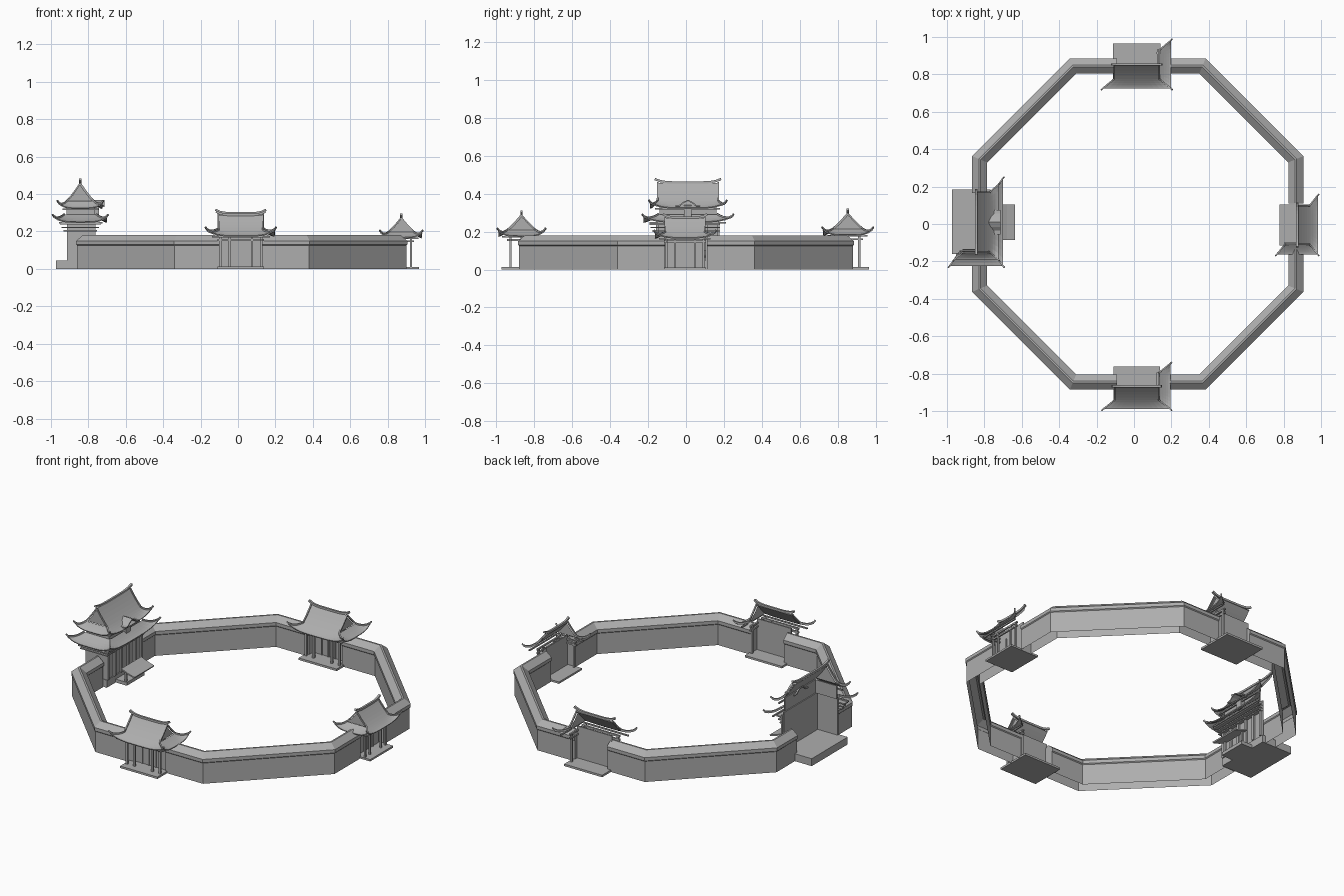
import bpy, bmesh
from mathutils import Vector

cube = bpy.data.objects.get("Cube")
if cube:
    bpy.data.objects.remove(cube, do_unlink=True)

stone = bpy.data.materials.new("plain_grey")
stone.use_nodes = True
GREY = (0.42, 0.42, 0.42, 1)
stone.diffuse_color = GREY
stone.node_tree.nodes["Principled BSDF"].inputs["Base Color"].default_value = GREY


def finish(bm, name, thickness=0, recalc=True):
    if recalc:
        bmesh.ops.recalc_face_normals(bm, faces=bm.faces)
    mesh = bpy.data.meshes.new(name)
    bm.to_mesh(mesh)
    bm.free()
    mesh.materials.append(stone)
    ob = bpy.data.objects.new(name, mesh)
    bpy.context.collection.objects.link(ob)
    if thickness:
        mod = ob.modifiers.new("thickness", 'SOLIDIFY')
        mod.thickness = thickness
        mod.offset = -1
    return ob


def grid(bm, rows):
    """Join rows of points with quads."""
    vs = [[bm.verts.new(p) for p in row] for row in rows]
    for a, b in zip(vs, vs[1:]):
        for i in range(len(a) - 1):
            bm.faces.new((a[i], a[i + 1], b[i + 1], b[i]))
    return vs


def face_up(bm):
    for f in bm.faces:
        f.normal_update()
        if f.normal.z < 0:
            f.normal_flip()


def add_box(bm, P, w, d, z):
    """Box spanning the w, d and z ranges in a gate's own frame."""
    vs = [bm.verts.new(P(a, b, c)) for a in w for b in d for c in z]
    for f in ((0, 1, 3, 2), (4, 6, 7, 5), (0, 4, 5, 1), (2, 3, 7, 6), (0, 2, 6, 4), (1, 5, 7, 3)):
        bm.faces.new([vs[i] for i in f])


def add_bar(bm, pts, r):
    """Square bar swept along points."""
    pts = [Vector(p) for p in pts]
    rows = []
    for i, p in enumerate(pts):
        t = pts[min(i + 1, len(pts) - 1)] - pts[max(i - 1, 0)]
        side = t.cross(Vector((0, 0, 1))).normalized() * r
        up = side.cross(t).normalized() * r
        rows.append([p + side + up, p - side + up, p - side - up, p + side - up, p + side + up])
    vs = grid(bm, rows)
    bm.faces.new(vs[0][:4])
    bm.faces.new(vs[-1][:4])
    bmesh.ops.remove_doubles(bm, verts=bm.verts, dist=1e-6)


def roof(name, P, We, De, ze, Wr, zr, tg=0.6, skirt=False, lift=0.028):
    """Hip-and-gable roof with upturned corners: one slope and one hip end."""
    def width(t):
        return Wr + (We - Wr) * max(0, (t - tg) / (1 - tg))

    def height(t, s):
        return ze + (zr - ze) * (1 - t) ** 1.4 + lift * abs(s) ** 4 * max(0, (t - tg) / (1 - tg)) ** 2

    spans = [i / 6 - 1 for i in range(13)]
    lower = [tg + (1 - tg) * i / 5 for i in range(6)]
    upper = [tg * i / 5 for i in range(6)]
    slope = lower if skirt else upper + lower[1:]
    bm = bmesh.new()
    grid(bm, [[P(s * width(t), De * t, height(t, s)) for s in spans] for t in slope])
    grid(bm, [[P(width(t), s * De * t, height(t, s)) for s in spans] for t in lower])
    face_up(bm)
    finish(bm, name + "_tiles", 0.006, recalc=False)

    # Ridge, verge and hip bars, eave beams
    bm = bmesh.new()
    for s, g in ((1, 1), (-1, 1), (1, -1)):
        edge = [P(s * width(t), g * De * t, height(t, 1) + 0.003) for t in slope]
        edge.append(P(s * (We + 0.006), g * (De + 0.006), ze + lift + 0.012))
        add_bar(bm, edge, 0.004)
    if not skirt:
        add_bar(bm, [P(s * (Wr + 0.015), 0, zr + 0.004 + 0.018 * abs(s) ** 5) for s in spans], 0.006)
    add_bar(bm, [P(s * We * 0.85, De * 0.8, ze - 0.006) for s in (-1, 1)], 0.004)
    add_bar(bm, [P(We * 0.85, s * De * 0.8, ze - 0.006) for s in (-1, 1)], 0.004)
    finish(bm, name + "_ridges")

    # Recessed gable triangle
    if not skirt:
        bm = bmesh.new()
        pts = [P(Wr * 0.93, g * De * t, height(t, 0) - 0.004) for g in (-1, 1)
               for t in (upper[::-1] if g < 0 else upper[1:])]
        bm.faces.new([bm.verts.new(p) for p in pts])
        finish(bm, name + "_gable")


def small_gate(name, P):
    bm = bmesh.new()
    add_box(bm, P, (-0.125, 0.125), (-0.105, 0.105), (0, 0.012))
    finish(bm, name + "_floor")
    # Door panels, posts and lintels
    bm = bmesh.new()
    add_box(bm, P, (-0.115, 0.115), (-0.004, 0.004), (0.012, 0.2))
    for w in (-0.045, 0, 0.045):
        add_box(bm, P, (w - 0.003, w + 0.003), (0.004, 0.01), (0.012, 0.15))
    finish(bm, name + "_doors")
    bm = bmesh.new()
    for w in (-0.11, -0.06, 0.06, 0.11):
        for d in (-0.058, 0.058):
            if d > 0 or w > 0.1:
                add_box(bm, P, (w - 0.006, w + 0.006), (d - 0.006, d + 0.006), (0.012, 0.18))
    for z in (0.15, 0.172):
        add_box(bm, P, (-0.125, 0.125), (0.053, 0.063), (z, z + 0.01))
        add_box(bm, P, (0.105, 0.115), (-0.075, 0.075), (z, z + 0.01))
    finish(bm, name + "_posts")
    roof(name + "_roof", P, 0.18, 0.122, 0.178, 0.118, 0.285)


# Octagonal wall in four runs between the gates
A, B = 0.885, 0.3625
PROFILE = [(0.005, 0), (0.005, 0.125), (0, 0.13), (0, 0.15), (0.035, 0.18),
           (0.045, 0.18), (0.08, 0.15), (0.08, 0.13), (0.075, 0.125), (0.075, 0)]
for sx, gap in ((1, 0.11), (-1, 0.165)):
    for sy in (1, -1):
        bm = bmesh.new()
        rows = []
        for o, z in PROFILE:
            a, b = A - o, B - 0.414 * o
            rows.append([(0.02 + sx * x, sy * y, z) for x, y in ((a, gap), (a, b), (b, a), (0.11, a))])
        rings = grid(bm, rows)
        for end in (0, -1):
            bm.faces.new([r[end] for r in rings])
        finish(bm, "wall_" + ("left" if sx > 0 else "right") + ("_back" if sy > 0 else "_front"))

# Three small gates
small_gate("front_gate", lambda w, d, z: (0.015 + w, -0.868 - d, z))
small_gate("back_gate", lambda w, d, z: (0.015 + 1.02 * w, 0.853 - 1.06 * d, z * 1.03))
small_gate("left_gate", lambda w, d, z: (0.873 + 0.9 * d, -0.005 - 0.88 * w, z * 0.95))


# Tall tower gate
def T(w, d, z):
    return (-0.843 + d, 0.01 - w, z)


bm = bmesh.new()
add_box(bm, T, (-0.175, 0.17), (-0.13, 0.075), (0, 0.045))
finish(bm, "tower_plinth")
bm = bmesh.new()
add_box(bm, T, (-0.165, 0.165), (0.062, 0.07), (0.045, 0.27))
add_box(bm, T, (0.157, 0.165), (-0.072, 0.07), (0.045, 0.27))
add_box(bm, T, (-0.15, 0.15), (0.068, 0.075), (0.27, 0.35))
add_box(bm, T, (0.143, 0.15), (-0.075, 0.075), (0.27, 0.35))
finish(bm, "tower_walls")
bm = bmesh.new()
for i in range(6):
    w = -0.16 + 0.064 * i
    add_box(bm, T, (w - 0.007, w + 0.007), (0.07, 0.082), (0.045, 0.25))
for z, out in ((0.2, 0.09), (0.218, 0.1), (0.236, 0.11)):
    add_box(bm, T, (-0.17, 0.17), (0.07, out), (z, z + 0.007))
    add_box(bm, T, (0.165, 0.13 + out / 1.5), (-out, out), (z, z + 0.007))
finish(bm, "tower_posts")
roof("tower_lower_roof", T, 0.235, 0.143, 0.252, 0.155, 0.39, skirt=True)
roof("tower_upper_roof", T, 0.2, 0.118, 0.326, 0.16, 0.455)

# Arched gable and dormer over the tower front
bm = bmesh.new()
arch = [(-0.065, 0.338), (-0.045, 0.34), (-0.025, 0.356), (0, 0.368),
        (0.025, 0.356), (0.045, 0.34), (0.065, 0.338)]
grid(bm, [[T(w, d, z) for w, z in arch] for d in (0.06, 0.128)])
face_up(bm)
finish(bm, "arched_gable", 0.007, recalc=False)
bm = bmesh.new()
add_box(bm, T, (-0.02, 0.02), (0.07, 0.1), (0.275, 0.34))
finish(bm, "tower_dormer")

# Low porch on the inner side
bm = bmesh.new()
grid(bm, [[T(w, d, z) for w in (-0.095, 0.095)] for d, z in ((0.12, 0.1), (0.165, 0.082), (0.208, 0.07))])
face_up(bm)
finish(bm, "porch_roof", 0.008, recalc=False)
bm = bmesh.new()
add_box(bm, T, (-0.085, 0.085), (0.075, 0.15), (0, 0.02))
for w in (-0.075, 0.075):
    add_box(bm, T, (w - 0.006, w + 0.006), (0.13, 0.142), (0.02, 0.09))
finish(bm, "porch_posts")
